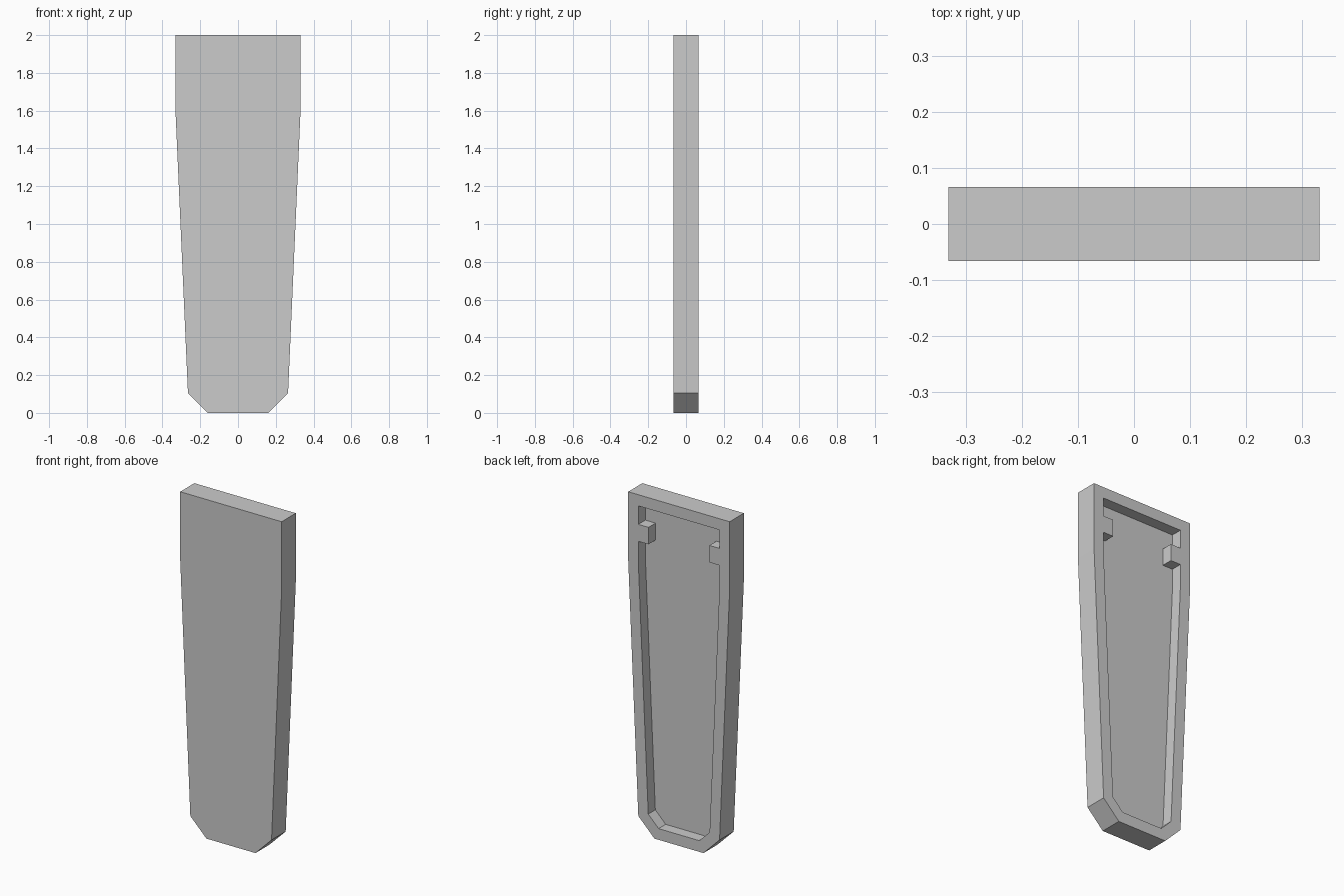
import bpy
import bmesh
from mathutils import Matrix, Vector

cube = bpy.data.objects.get("Cube")
if cube:
    bpy.data.objects.remove(cube, do_unlink=True)

HALF_DEPTH = 0.066
RIM = 0.066

grey = bpy.data.materials.new("light_grey")
grey.use_nodes = True
colour = (0.6, 0.6, 0.6, 1)
grey.diffuse_color = colour
grey.node_tree.nodes["Principled BSDF"].inputs["Base Color"].default_value = colour


def add_object(name, bm):
    bmesh.ops.recalc_face_normals(bm, faces=bm.faces)
    mesh = bpy.data.meshes.new(name)
    bm.to_mesh(mesh)
    bm.free()
    mesh.materials.append(grey)
    obj = bpy.data.objects.new(name, mesh)
    bpy.context.collection.objects.link(obj)
    return obj


# Tapered panel: half outline mirrored, extruded from front to back
half = [(0.16, 0), (0.265, 0.105), (0.331, 1.6), (0.331, 2)]
outline = half + [(-x, z) for x, z in reversed(half)]
bm = bmesh.new()
face = bm.faces.new([bm.verts.new((x, -HALF_DEPTH, z)) for x, z in outline])
result = bmesh.ops.extrude_face_region(bm, geom=[face], use_keep_orig=True)
verts = [v for v in result["geom"] if isinstance(v, bmesh.types.BMVert)]
bmesh.ops.translate(bm, verts=verts, vec=Vector((0, 2 * HALF_DEPTH, 0)))
bmesh.ops.recalc_face_normals(bm, faces=bm.faces)

# Recess in the back, leaving an even rim
bm.normal_update()
back = max(bm.faces, key=lambda f: f.calc_center_median().y)
bmesh.ops.inset_region(bm, faces=[back], thickness=RIM, use_even_offset=True)
bmesh.ops.inset_region(bm, faces=[back], thickness=0, depth=-HALF_DEPTH)
add_object("panel", bm)

# Square tabs inside the rim, flush with its back face
for side, name in ((1, "left_tab"), (-1, "right_tab")):
    bm = bmesh.new()
    place = Matrix.Translation((side * 0.232, HALF_DEPTH / 2, 1.775))
    size = Matrix.Diagonal((0.066, HALF_DEPTH, 0.1, 1))
    bmesh.ops.create_cube(bm, size=1, matrix=place @ size)
    add_object(name, bm)
